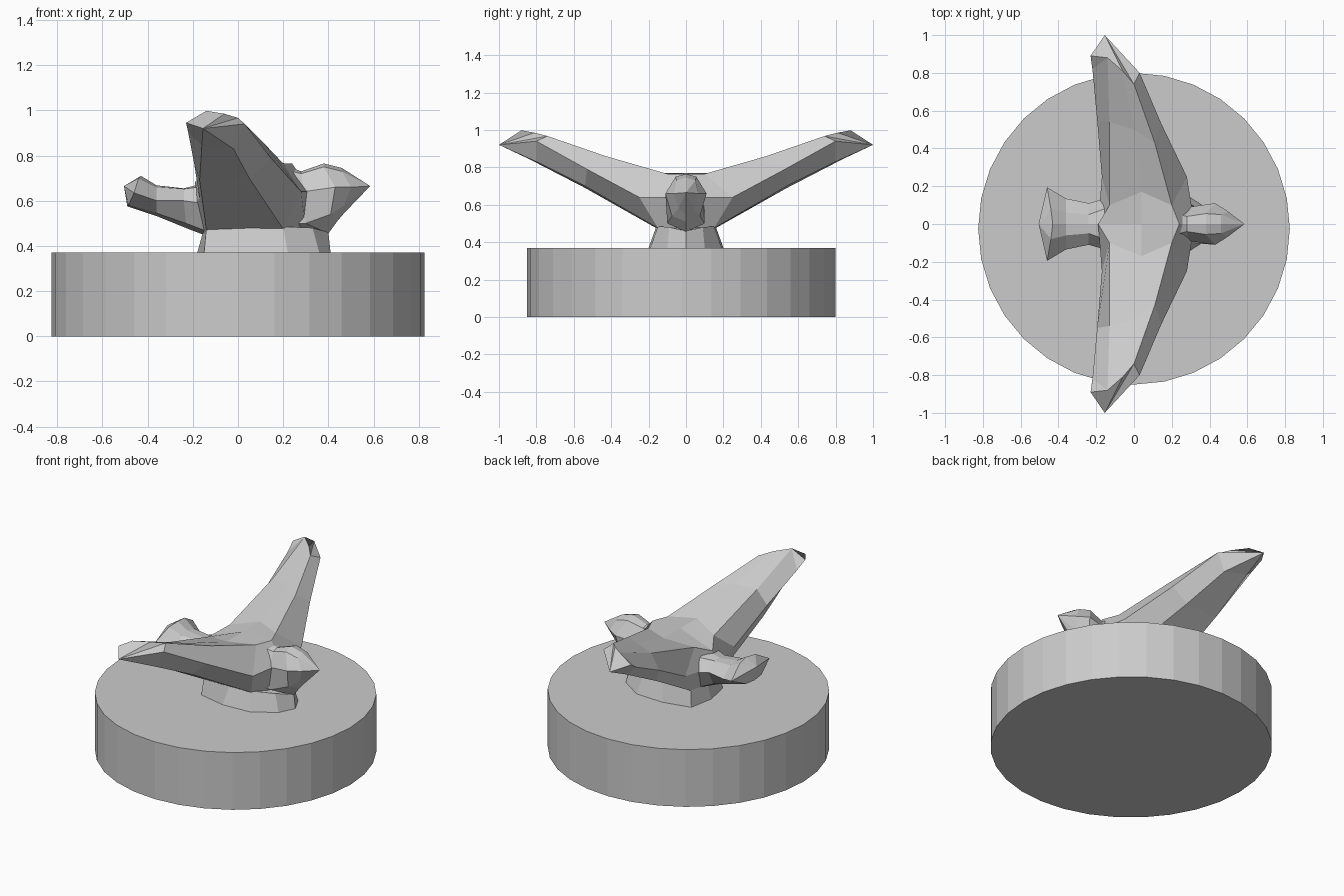
import bpy, bmesh, math

stone = bpy.data.materials.new("grey stone")
stone.diffuse_color = (0.6, 0.6, 0.6, 1)


def loft(name, rings):
    """Skin a row of equal-sized closed rings and cap both ends."""
    bm = bmesh.new()
    rows = [[bm.verts.new(p) for p in r] for r in rings]
    n = len(rows[0])
    for a, b in zip(rows, rows[1:]):
        for i in range(n):
            j = (i + 1) % n
            bm.faces.new((a[i], a[j], b[j], b[i]))
    bm.faces.new(rows[0])
    bm.faces.new(rows[-1])
    bmesh.ops.remove_doubles(bm, verts=bm.verts[:], dist=0.0005)
    bmesh.ops.recalc_face_normals(bm, faces=bm.faces[:])
    me = bpy.data.meshes.new(name)
    bm.to_mesh(me)
    bm.free()
    me.materials.append(stone)
    ob = bpy.data.objects.new(name, me)
    bpy.context.collection.objects.link(ob)
    return ob


def both(half):
    """Close a half outline by mirroring it across y = 0."""
    return half + [(x, -y, z) for x, y, z in reversed(half[1:-1])]


# round plinth
def circle(z, r=0.825, n=32):
    return [(r * math.cos(2 * math.pi * i / n), r * math.sin(2 * math.pi * i / n) - 0.025, z)
            for i in range(n)]


loft("plinth", [circle(0), circle(0.37)])

# faceted foot under the bird
loft("foot", [
    both([(-.18, 0, .37), (-.15, .16, .37), (.03, .2, .37), (.22, .19, .37), (.36, .1, .37), (.41, 0, .37)]),
    both([(-.15, 0, .48), (-.14, .15, .48), (.05, .16, .48), (.2, .15, .485), (.33, .09, .48), (.40, 0, .46)]),
])

# wings and torso: rings run from the middle outwards
# order: top back, top middle, top front, leading edge, low front, low back, trailing edge
tip, tip_back = (-.155, 1, .92), (-.23, .89, .945)
middle = [(-.19, 0, .685), (.04, 0, .77), (.24, 0, .765), (.32, 0, .64),
          (.3, 0, .455), (-.15, 0, .435), (-.19, 0, .58)]
outer = [
    [(-.13, .10, .73), (.04, .17, .77), (.2, .1, .765), (.28, .25, .64),
     (.2, .15, .475), (-.14, .15, .47), (-.17, .25, .61)],
    [(-.13, .54, .86), (0, .5, .875), (.11, .43, .86), (.145, .53, .79),
     (.05, .54, .70), (-.17, .54, .69), (-.195, .55, .77)],
    [(-.14, .88, .998), (-.06, .81, .985), (0, .74, .967), (.03, .8, .94),
     (-.02, .8, .83), (-.16, .84, .845), (-.22, .82, .9)],
    [tip_back, tip, tip, tip, tip, tip, tip_back],
]
mirrored = [[(x, -y, z) for x, y, z in r] for r in reversed(outer)]
loft("wings_and_torso", mirrored + [middle] + outer)

# neck, head and beak
loft("head", [
    both([(.2, 0, .76), (.2, .06, .74), (.2, .1, .64), (.2, .08, .5), (.2, 0, .455)]),
    both([(.28, 0, .73), (.28, .04, .72), (.29, .09, .64), (.3, .1, .5), (.4, 0, .455)]),
    both([(.38, 0, .765), (.38, .055, .75), (.43, .11, .66), (.41, .075, .54), (.44, 0, .51)]),
    both([(.46, 0, .745), (.46, .05, .73), (.5, .065, .66), (.47, .04, .58), (.47, 0, .545)]),
    both([(.585, 0, .665)] * 5),
])

# flared tail
loft("tail", [
    both([(-.1, 0, .69), (-.1, .1, .67), (-.1, .15, .58), (-.1, .08, .45), (-.1, 0, .43)]),
    both([(-.24, 0, .655), (-.24, .05, .652), (-.24, .11, .6), (-.23, .05, .5), (-.22, 0, .475)]),
    both([(-.36, 0, .668), (-.36, .06, .66), (-.36, .135, .6), (-.36, .08, .545), (-.36, 0, .532)]),
    both([(-.43, 0, .71), (-.44, .08, .70), (-.46, .195, .635), (-.485, .08, .58), (-.49, 0, .575)]),
    both([(-.505, 0, .665)] * 5),
])
